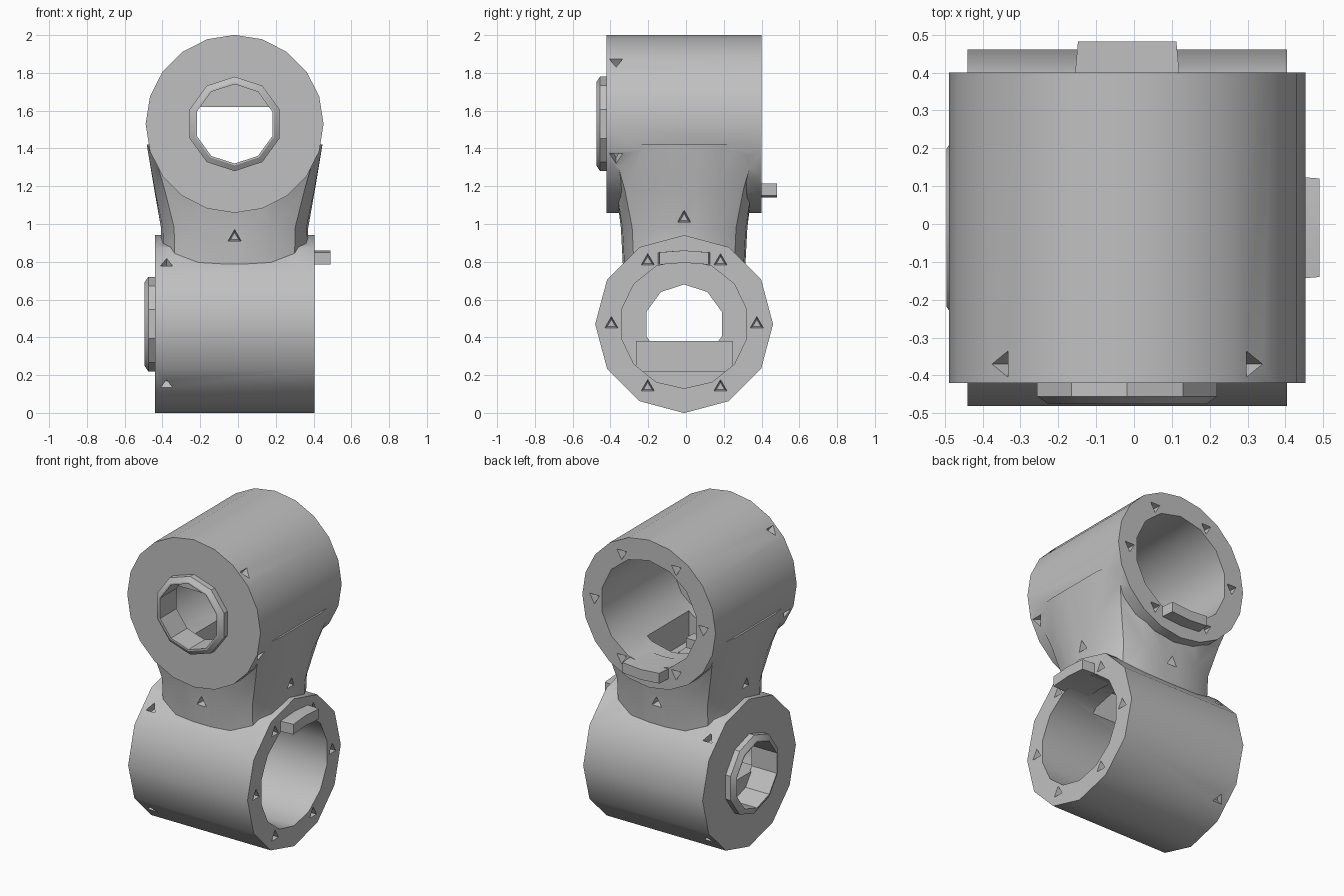
import bpy, bmesh
from math import sin, cos, pi, radians
from mathutils import Matrix, Vector

cube = bpy.data.objects.get("Cube")
if cube:
    bpy.data.objects.remove(cube)

grey = bpy.data.materials.new("plain grey")
grey.use_nodes = True
GREY = (0.53, 0.53, 0.53, 1)
grey.diffuse_color = GREY
grey.node_tree.nodes["Principled BSDF"].inputs["Base Color"].default_value = GREY


def make(name, bm):
    bmesh.ops.recalc_face_normals(bm, faces=bm.faces[:])
    mesh = bpy.data.meshes.new(name)
    bm.to_mesh(mesh)
    bm.free()
    mesh.materials.append(grey)
    ob = bpy.data.objects.new(name, mesh)
    bpy.context.collection.objects.link(ob)
    return ob


def loft(name, rings, frame=Matrix()):
    """Closed solid through equal-length rings of points."""
    bm = bmesh.new()
    loops = [[bm.verts.new(frame @ Vector(p)) for p in ring] for ring in rings]
    n = len(loops[0])
    for a, b in zip(loops, loops[1:]):
        for i in range(n):
            j = (i + 1) % n
            bm.faces.new((a[i], a[j], b[j], b[i]))
    bm.faces.new(loops[0])
    bm.faces.new(loops[-1])
    return make(name, bm)


def drum(name, sides, profile, frame):
    """Solid of revolution about local y; profile holds (radius, y)."""
    rings = [[(r * sin(2 * pi * i / sides), y, r * cos(2 * pi * i / sides))
              for i in range(sides)] for r, y in profile]
    return loft(name, rings, frame)


def box(name, lo, hi, frame):
    rings = [[(lo[0], lo[1], z), (hi[0], lo[1], z), (hi[0], hi[1], z), (lo[0], hi[1], z)]
             for z in (lo[2], hi[2])]
    return loft(name, rings, frame)


def notch(bm, frame, point, normal):
    """Add a small three-sided cutter sunk into a surface."""
    turn = Vector(normal).to_track_quat('Z', 'Y').to_matrix().to_4x4()
    bmesh.ops.create_cone(bm, cap_ends=True, segments=3, radius1=0.025,
                          radius2=0.055, depth=0.1,
                          matrix=frame @ Matrix.Translation(point) @ turn)


def combine(target, others, operation):
    bpy.context.view_layer.objects.active = target
    for other in others:
        mod = target.modifiers.new("combine", 'BOOLEAN')
        mod.operation, mod.solver, mod.object = operation, 'MANIFOLD', other
        bpy.ops.object.modifier_apply(modifier=mod.name)
        bpy.data.objects.remove(other)


def axes(side, opening, neck, origin):
    m = Matrix((side, opening, neck)).transposed().to_4x4()
    return Matrix.Translation(origin) @ m


def oval(rx, ry, z, power, sides=20):
    """Rounded rectangle section of the neck."""
    pts = []
    for i in range(sides):
        c, s = cos(2 * pi * (i + 0.5) / sides), sin(2 * pi * (i + 0.5) / sides)
        k = (abs(c) ** power + abs(s) ** power) ** (-1 / power)
        pts.append((-0.018 + rx * c * k, -0.01 + ry * s * k, z))
    return pts


# Each socket: local y is the open end, local z points to the neck
upper = axes((-1, 0, 0), (0, 1, 0), (0, 0, -1), (-0.018, -0.01, 1.53))
lower = axes((0, -1, 0), (1, 0, 0), (0, 0, 1), (-0.018, -0.01, 0.47))
# name, frame, sides, half length, tab end, angle of the side notches by the neck
sockets = (("upper", upper, 20, 0.41, 0.492, 68),
           ("lower", lower, 12, 0.422, 0.508, 45))

# Outer drums, raised collars and the connecting neck
body = loft("double_socket", [oval(0.385, 0.32, 0.7, 3.5), oval(0.39, 0.335, 0.98, 3.5),
                              oval(0.425, 0.36, 1.18, 5), oval(0.465, 0.405, 1.42, 12)])
solids, cutters = [], []
notches = bmesh.new()
for label, frame, sides, half, tab_end, angle in sockets:
    solids.append(drum("shell", sides, [(0.471, -half), (0.471, half)], frame))
    solids.append(drum("collar", 10, [(0.22, -half - 0.055), (0.25, -half - 0.035),
                                      (0.25, -0.35)], frame))
    # Wide bore, narrow end opening and the pocket in the neck
    cutters.append(drum("bore", 14, [(0.34, -0.3), (0.34, 0.6)], frame))
    cutters.append(drum("opening", 10, [(0.21, -0.6), (0.21, -0.2)], frame))
    cutters.append(box("pocket", (-0.18, -0.25, 0.2), (0.18, 0.17, 0.47), frame))
    # Notches around the open rim and near the closed end
    for i in range(6):
        a = radians(60 * i)
        notch(notches, frame, (0.385 * cos(a), half, 0.385 * sin(a)), (0, 1, 0))
    for a in (radians(d) for d in (angle, 135, 225, -angle)):
        out = Vector((sin(a), 0, cos(a)))
        notch(notches, frame, out * 0.465 + Vector((0, -0.36, 0)), out)
# Notches on the four sides of the neck
for s in (-1, 1):
    notch(notches, Matrix(), (-0.018, -0.01 + s * 0.33, 0.93), (0, s, 0))
    notch(notches, Matrix(), (-0.018 + s * 0.395, -0.01, 1.03), (s, 0, 0))
cutters.append(make("notches", notches))

combine(body, solids, 'UNION')
combine(body, cutters, 'DIFFERENCE')

# Key tab at the open rim, stop bar inside, latch tongue in the pocket
parts = [body]
for label, frame, sides, half, tab_end, angle in sockets:
    tab = [[(x * w, y, z) for x, z in ((-1, 0.315), (0, 0.325), (1, 0.315),
                                       (1, 0.38), (0, 0.39), (-1, 0.38))]
           for y, w in ((0.27, 0.15), (tab_end, 0.13))]
    parts.append(loft(label + "_key_tab", tab, frame))
    parts.append(box(label + "_stop_bar", (-0.255, -0.31, -0.25), (0.255, -0.2, -0.09), frame))
    parts.append(box(label + "_latch_tongue", (-0.04, -0.1, 0.33), (0.04, -0.02, 0.5), frame))
    parts.append(box(label + "_latch_foot", (-0.04, -0.03, 0.39), (0.1, 0.06, 0.5), frame))

# Soft shading on the drums, crisp rims
bpy.ops.object.select_all(action='DESELECT')
for part in parts:
    part.select_set(True)
bpy.context.view_layer.objects.active = body
bpy.ops.object.shade_smooth_by_angle(angle=radians(33))
